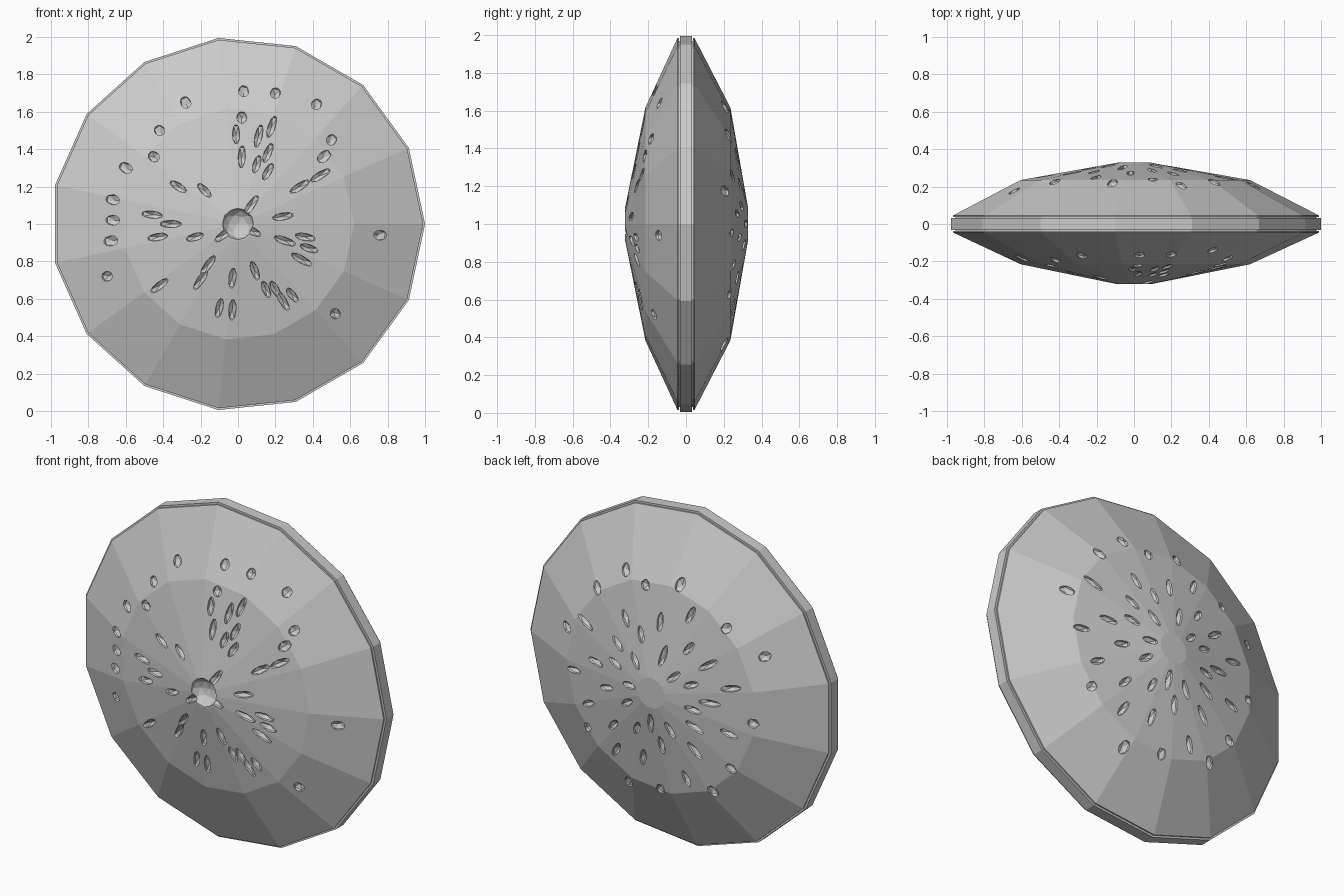
import bpy, bmesh, math, random
from mathutils import Vector, Matrix

if "Cube" in bpy.data.objects:
    bpy.data.objects.remove(bpy.data.objects["Cube"])

random.seed(4)
SIDES = 15
STEP = 2 * math.pi / SIDES


def lathe(name, profile):
    """Revolve (radius, y) pairs about the disc axis (y) through z = 1, capping both ends."""
    bm = bmesh.new()
    rings = [[bm.verts.new((r * math.cos(i * STEP), y, 1 + r * math.sin(i * STEP)))
              for i in range(SIDES)] for r, y in profile]
    for a, b in zip(rings, rings[1:]):
        for i in range(SIDES):
            j = (i + 1) % SIDES
            bm.faces.new((a[i], a[j], b[j], b[i]))
    bm.faces.new(rings[0])
    bm.faces.new(rings[-1])
    return finish(bm, name)


def finish(bm, name):
    bmesh.ops.recalc_face_normals(bm, faces=bm.faces)
    me = bpy.data.meshes.new(name)
    bm.to_mesh(me)
    bm.free()
    ob = bpy.data.objects.new(name, me)
    bpy.context.collection.objects.link(ob)
    return ob


def surface(prof, x, z):
    """Distance from the mid plane and slope angle of a shell at x, z."""
    a = math.atan2(z, x) % STEP - STEP / 2
    r = math.hypot(x, z) * math.cos(a) / math.cos(STEP / 2)
    for (r0, h0), (r1, h1) in zip(prof, prof[1:]):
        if r1 <= r <= r0:
            return h0 + (h1 - h0) * (r0 - r) / (r0 - r1), math.atan2(h1 - h0, r0 - r1)
    return prof[-1][1], 0


def gouges(name, spots, prof, side):
    """Radial faceted cutters that lie along the shell surface."""
    bm = bmesh.new()
    for x, z in spots:
        h, slope = surface(prof, x, z)
        a, r = math.atan2(z, x), math.hypot(x, z)
        out = Vector((math.cos(a) * math.cos(slope), -side * math.sin(slope),
                      math.sin(a) * math.cos(slope)))
        tan = Vector((-math.sin(a), 0, math.cos(a)))
        nrm = out.cross(tan)
        length, width = (0.068, 0.023) if r < 0.57 else (0.045, 0.032)
        length *= random.uniform(0.8, 1.15)
        m = Matrix((out * length, tan * width, nrm * 0.026)).transposed().to_4x4()
        m.translation = (x, side * h, 1 + z)
        bmesh.ops.create_icosphere(bm, subdivisions=1, radius=1, matrix=m)
    if side < 0:
        # round pit at the front centre
        m = Matrix.Translation((0, -0.325, 1)) @ Matrix.Diagonal((0.085, 0.06, 0.085, 1))
        bmesh.ops.create_icosphere(bm, subdivisions=2, radius=1, matrix=m)
    ob = finish(bm, name)
    ob.hide_render = True
    return ob


def carve(shell, cutter):
    mod = shell.modifiers.new("gouges", 'BOOLEAN')
    mod.operation = 'DIFFERENCE'
    mod.solver = 'EXACT'
    mod.use_self = True
    mod.object = cutter
    bpy.context.view_layer.objects.active = shell
    bpy.ops.object.modifier_apply(modifier=mod.name)
    bpy.data.objects.remove(cutter)


# rim band and the recessed core behind the two seams
lathe("rim_band", [(0.9, -0.033), (1, -0.033), (1, 0.033), (0.9, 0.033)])
lathe("seam_core", [(0.975, -0.045), (0.975, 0.045)])

# front and back shells
front_prof = [(0.99, 0.045), (0.62, 0.215), (0.09, 0.322)]
back_prof = [(0.99, 0.045), (0.62, 0.235), (0.09, 0.328)]
front = lathe("front_shell", [(0.99, -0.037)] + [(r, -h) for r, h in front_prof])
back = lathe("back_shell", [(0.99, 0.037)] + [(r, h) for r, h in back_prof])

# gouges on the front, as x, z offsets from the centre
front_spots = [
    (0.03, 0.71), (0.2, 0.7), (-0.28, 0.65), (0.42, 0.64), (0.02, 0.57), (-0.01, 0.48),
    (0.11, 0.47), (0.18, 0.52), (0.02, 0.36), (0.1, 0.32), (0.16, 0.38), (0.16, 0.28),
    (-0.42, 0.5), (-0.45, 0.36), (0.5, 0.45), (0.46, 0.36), (0.44, 0.26), (0.33, 0.2),
    (-0.6, 0.3), (-0.18, 0.18), (-0.32, 0.2), (0.24, 0.04), (-0.67, 0.13), (-0.67, 0.02),
    (-0.68, -0.09), (-0.7, -0.28), (-0.46, 0.05), (-0.36, 0), (-0.43, -0.07),
    (-0.23, -0.07), (-0.08, -0.06), (0.08, -0.04), (0.07, 0.1), (0.25, -0.09),
    (0.36, -0.07), (0.38, -0.13), (0.34, -0.19), (0.76, -0.06), (-0.16, -0.22),
    (-0.2, -0.3), (-0.03, -0.29), (-0.1, -0.45), (-0.03, -0.46), (0.09, -0.25),
    (0.15, -0.35), (0.2, -0.35), (0.24, -0.41), (0.29, -0.38), (0.52, -0.48), (-0.42, -0.33)]
carve(front, gouges("front_gouges", front_spots, front_prof, -1))

# scattered gouges on the back
back_spots = []
for i in range(46):
    a = i * 2.39996
    r = 0.17 + 0.55 * i / 46 + random.uniform(-0.04, 0.04)
    back_spots.append((r * math.cos(a), r * math.sin(a)))
carve(back, gouges("back_gouges", back_spots, back_prof, 1))
